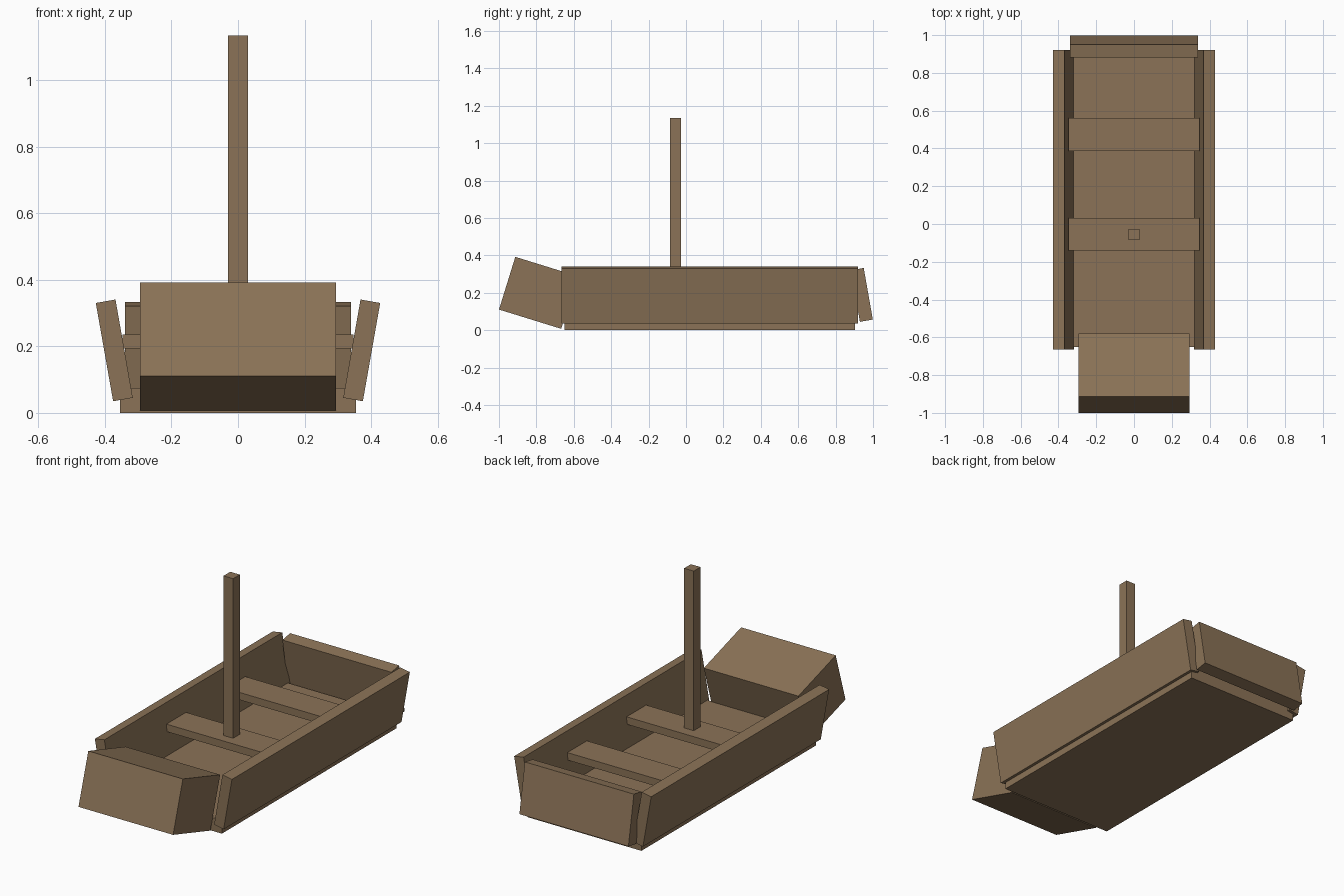
import bpy
from math import radians
from mathutils import Matrix, Vector, Euler
import bmesh

default = bpy.data.objects.get("Cube")
if default:
    bpy.data.objects.remove(default, do_unlink=True)

# Single weathered wood colour
wood = bpy.data.materials.new("brown_wood")
wood.use_nodes = True
colour = (0.258, 0.171, 0.095, 1)
wood.diffuse_color = colour
bsdf = next(n for n in wood.node_tree.nodes if n.type == "BSDF_PRINCIPLED")
bsdf.inputs["Base Color"].default_value = colour


def plank(name, size, centre, tilt_x=0.0, tilt_y=0.0):
    """Flat-shaded box, tilted about its own centre (degrees)."""
    mesh = bpy.data.meshes.new(name)
    bm = bmesh.new()
    bmesh.ops.create_cube(bm, size=1, matrix=Matrix.Diagonal((*size, 1)))
    bm.to_mesh(mesh)
    bm.free()
    mesh.materials.append(wood)
    obj = bpy.data.objects.new(name, mesh)
    obj.location = Vector(centre)
    obj.rotation_euler = Euler((radians(tilt_x), radians(tilt_y), 0))
    bpy.context.collection.objects.link(obj)
    return obj


# Hull floor
plank("floor", (0.71, 1.555, 0.075), (0, 0.127, 0.0375))

# Side walls leaning outward
for side, sign in (("left", 1), ("right", -1)):
    plank(side + "_wall", (0.06, 1.585, 0.3), (sign * 0.372, 0.128, 0.188), tilt_y=sign * 10)

# Stern board and heavy bow block
plank("stern_board", (0.68, 0.07, 0.28), (0, 0.94, 0.189), tilt_x=10)
plank("bow_block", (0.59, 0.348, 0.295), (0, -0.79, 0.2), tilt_x=-17.2)

# Rowing benches
for name, y in (("front_bench", -0.054), ("back_bench", 0.474)):
    plank(name, (0.695, 0.174, 0.042), (0, y, 0.214))

# Mast standing on the front bench
plank("mast", (0.06, 0.06, 0.92), (0, -0.056, 0.675))
